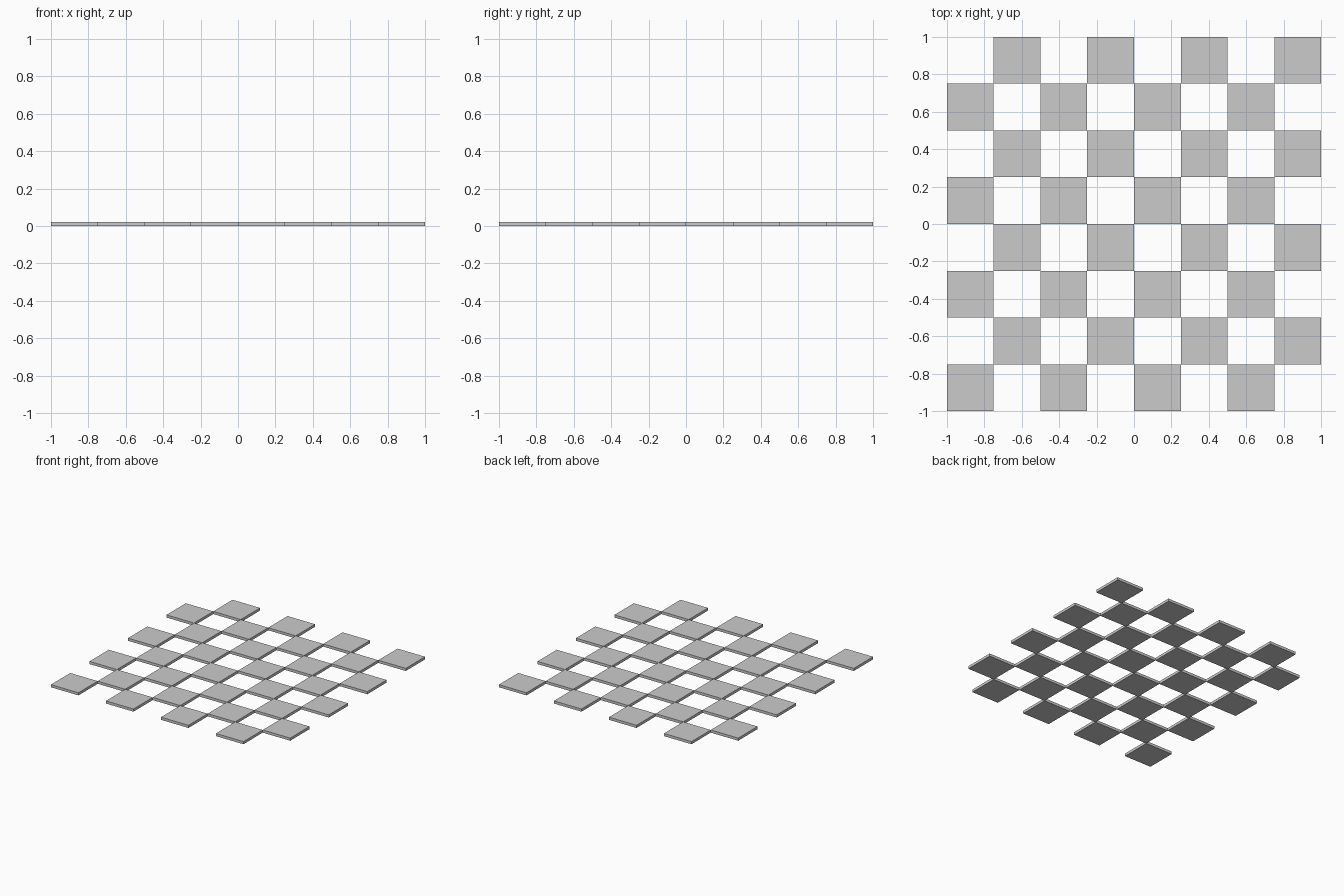
import bpy
import bmesh
from mathutils import Matrix

if "Cube" in bpy.data.objects:
    bpy.data.objects.remove(bpy.data.objects["Cube"])

N = 8                # squares per side
SIZE = 2.0 / N       # tile width
THICK = 0.022        # tile thickness

# Alternating square tiles of a chequered board, touching at their corners
bm = bmesh.new()
for row in range(N):
    for col in range(N):
        if (row + col) % 2 == 0:
            x = -1 + (col + 0.5) * SIZE
            y = -1 + (row + 0.5) * SIZE
            place = Matrix.Translation((x, y, THICK / 2)) @ Matrix.Diagonal((SIZE, SIZE, THICK, 1))
            bmesh.ops.create_cube(bm, size=1, matrix=place)

mesh = bpy.data.meshes.new("board_tiles")
bm.to_mesh(mesh)
bm.free()
tiles = bpy.data.objects.new("board_tiles", mesh)
bpy.context.collection.objects.link(tiles)
